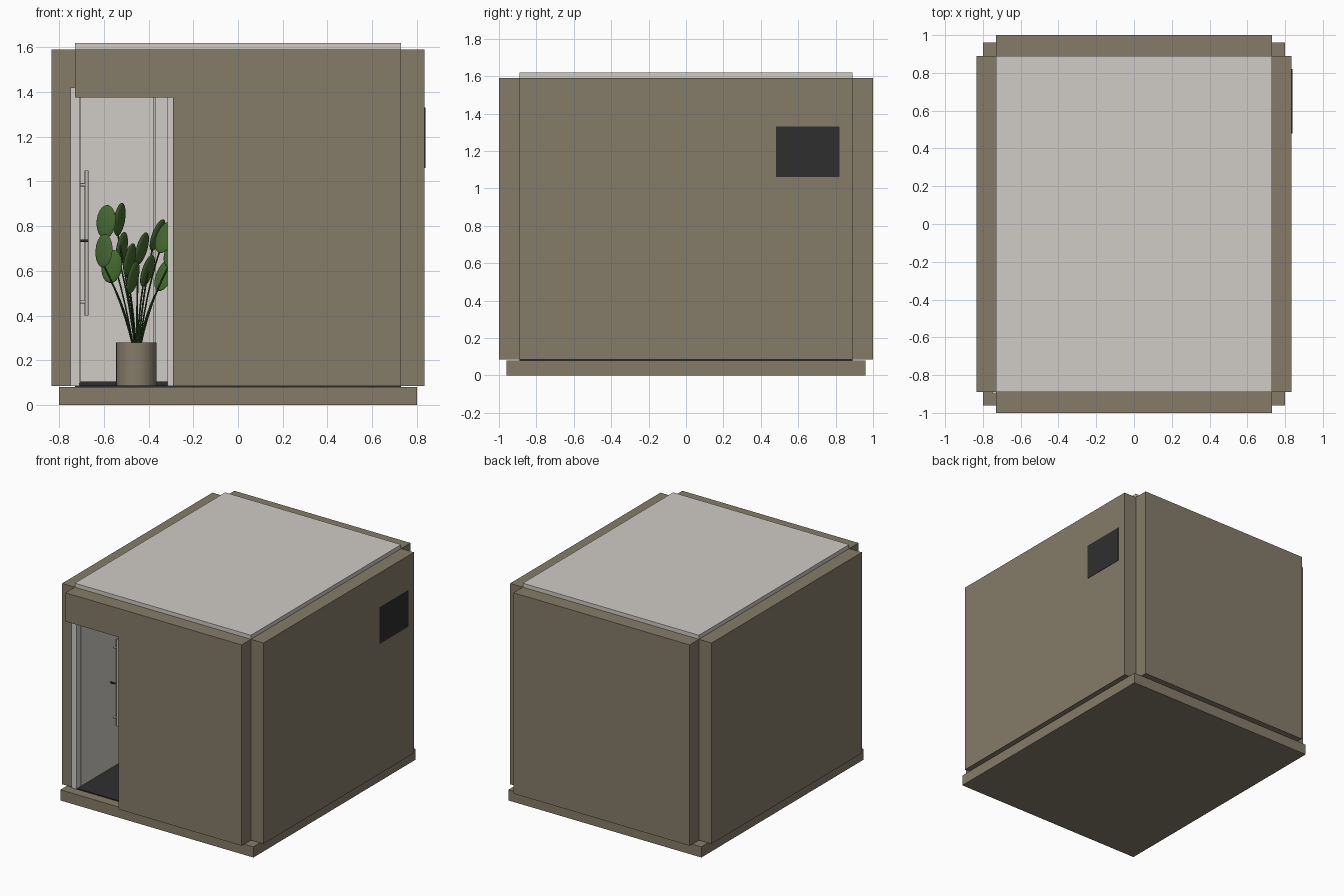
import bpy, bmesh, math, random
from mathutils import Vector, Matrix

cube = bpy.data.objects.get("Cube")
if cube:
    bpy.data.objects.remove(cube, do_unlink=True)
random.seed(4)


def material(name, rgb):
    m = bpy.data.materials.new(name)
    m.use_nodes = True
    m.diffuse_color = (*rgb, 1)
    m.node_tree.nodes["Principled BSDF"].inputs["Base Color"].default_value = (*rgb, 1)
    return m


CLAY = material("taupe cladding", (0.235, 0.202, 0.143))
PALE = material("pale grey", (0.63, 0.60, 0.56))
DARK = material("charcoal", (0.028, 0.028, 0.029))
STEEL = material("brushed steel", (0.5, 0.5, 0.49))
LEAF = material("leaf green", (0.06, 0.14, 0.03))
STEM = material("stem green", (0.022, 0.06, 0.014))


def finish(name, bm, *mats):
    bmesh.ops.recalc_face_normals(bm, faces=bm.faces)
    mesh = bpy.data.meshes.new(name)
    bm.to_mesh(mesh)
    bm.free()
    for m in mats:
        mesh.materials.append(m)
    ob = bpy.data.objects.new(name, mesh)
    bpy.context.collection.objects.link(ob)
    return ob


def smooth(ob):
    bpy.ops.object.select_all(action="DESELECT")
    ob.select_set(True)
    bpy.context.view_layer.objects.active = ob
    bpy.ops.object.shade_smooth_by_angle(angle=math.radians(40))


def box(name, x, y, z, mat):
    """Box spanning the (low, high) pair on each axis."""
    bm = bmesh.new()
    size = [b - a for a, b in (x, y, z)]
    mid = [(a + b) / 2 for a, b in (x, y, z)]
    bmesh.ops.create_cube(bm, size=1, matrix=Matrix.Translation(mid) @ Matrix.Diagonal((*size, 1)))
    return finish(name, bm, mat)


def panel(name, outline, y0, y1, mat):
    """Front-facing outline of (x, z) points extruded in depth."""
    bm = bmesh.new()
    face = bm.faces.new([bm.verts.new((x, y0, z)) for x, z in outline])
    new = bmesh.ops.extrude_face_region(bm, geom=[face])["geom"]
    bmesh.ops.translate(bm, vec=(0, y1 - y0, 0),
                        verts=[v for v in new if isinstance(v, bmesh.types.BMVert)])
    return finish(name, bm, mat)


def rod(name, a, b, radius, mat):
    a, b = Vector(a), Vector(b)
    bm = bmesh.new()
    turn = (b - a).to_track_quat("Z", "Y").to_matrix().to_4x4()
    bmesh.ops.create_cone(bm, cap_ends=True, segments=16, radius1=radius, radius2=radius,
                          depth=(b - a).length, matrix=Matrix.Translation((a + b) / 2) @ turn)
    ob = finish(name, bm, mat)
    smooth(ob)
    return ob


# Shell: plinth, floor, roof and outer cladding with open corners
W, D = 0.73, 0.89
LOW, TOP, CEIL, LINING = 0.085, 1.59, 1.5, 0.02
DOOR_R, DOOR_T = -0.29, 1.375
box("plinth", (-0.80, 0.80), (-0.96, 0.96), (0, 0.08), CLAY)
box("floor", (-W, W), (-D, D), (0.08, 0.087), DARK)
box("roof", (-W, W), (-D, D), (CEIL, 1.62), PALE)
box("back_wall", (-W, W), (D, 1.0), (LOW, TOP), CLAY)
box("back_lining", (-W, W), (D - LINING, D), (LOW, CEIL), PALE)
for side, s in (("left", 1), ("right", -1)):
    box(side + "_wall", sorted((s * W, s * 0.835)), (-D, D), (LOW, TOP), CLAY)
    box(side + "_lining", sorted((s * (W - LINING), s * W)), (-D, D), (LOW, CEIL), PALE)


def doorway(top):
    return [(-W, top), (W, top), (W, LOW), (DOOR_R, LOW), (DOOR_R, DOOR_T), (-W, DOOR_T)]


panel("front_wall", doorway(TOP), -1.0, -D, CLAY)
panel("front_lining", doorway(CEIL), -D, -D + LINING, PALE)

# Wall vent
box("vent", (0.833, 0.838), (0.48, 0.82), (1.06, 1.33), DARK)

# Door frame, open leaf and pull handle
FRAME_L, JAMB_L, JAMB_R = -0.75, -0.71, -0.315
panel("door_frame", [(FRAME_L, LOW), (FRAME_L, 1.42), (DOOR_R, 1.42), (DOOR_R, LOW),
                     (JAMB_R, LOW), (JAMB_R, DOOR_T), (JAMB_L, DOOR_T), (JAMB_L, LOW)],
      -D - 0.01, -D + 0.04, PALE)
box("door_leaf", (-0.72, -0.705), (-0.85, -0.43), (0.095, DOOR_T), PALE)
rod("handle_bar", (-0.677, -0.46, 0.40), (-0.677, -0.46, 1.05), 0.009, STEEL)
for z in (0.46, 0.985):
    rod("handle_bracket", (-0.706, -0.46, z), (-0.677, -0.46, z), 0.007, STEEL)
rod("door_lock", (-0.706, -0.5, 0.735), (-0.668, -0.5, 0.735), 0.006, DARK)

# Inner tray and glass screen edge
box("rear_tray", (-0.71, 0.71), (0.35, D - LINING), (0.087, 0.105), DARK)
box("screen", (-0.38, -0.37), (0.35, D - LINING), (0.105, CEIL), STEEL)

# Plant pot with sunken soil
PX, PY, RIM = -0.455, 0.1, 0.28
bm = bmesh.new()
bmesh.ops.create_cone(bm, cap_ends=True, segments=40, radius1=0.09, radius2=0.09, depth=RIM - LOW,
                      matrix=Matrix.Translation((PX, PY, (RIM + LOW) / 2)))
bm.faces.ensure_lookup_table()
cap = max(bm.faces, key=lambda f: f.calc_center_median().z)
bmesh.ops.inset_region(bm, faces=[cap], thickness=0.01)
new = bmesh.ops.extrude_discrete_faces(bm, faces=[cap])["faces"][0]
new.material_index = 1
bmesh.ops.translate(bm, verts=new.verts, vec=(0, 0, -0.02))
bmesh.ops.remove_doubles(bm, verts=bm.verts, dist=1e-5)
# join the sunken soil to the rim with a wall
edges = [e for e in bm.edges if e.is_boundary]
if edges:
    bmesh.ops.bridge_loops(bm, edges=edges)
smooth(finish("plant_pot", bm, CLAY, DARK))

# Plant: leaf centres as (x, z), fanned out in depth
centres = [(-.59, .82), (-.53, .83), (-.60, .69), (-.52, .70), (-.565, .62), (-.485, .65),
           (-.43, .70), (-.47, .57), (-.405, .60), (-.36, .76), (-.325, .75), (-.33, .58), (-.28, .68)]
leaves = bmesh.new()
curve = bpy.data.curves.new("plant_stems", "CURVE")
curve.dimensions = "3D"
curve.bevel_depth = 0.004
curve.bevel_resolution = 1
for i, (x, z) in enumerate(centres):
    lean = x - PX
    centre = Vector((x, PY + 0.13 * math.sin(i * 2.4), z))
    half = 0.075
    tilt = Matrix.Rotation(0.25 + lean * 1.2, 4, "Y")
    turn = Matrix.Rotation(random.uniform(-0.8, 0.8) if abs(lean) > 0.1 else 1.05, 4, "Z")
    shape = Matrix.Diagonal((0.047, 0.01, half, 1))
    bmesh.ops.create_uvsphere(leaves, u_segments=16, v_segments=10, radius=1,
                              matrix=Matrix.Translation(centre) @ tilt @ turn @ shape)
    base = Vector((PX + lean * 0.1, PY, RIM - 0.02))
    tip = centre - tilt.to_3x3() @ Vector((0, 0, half * 0.8))
    mid = base.lerp(tip, 0.5) + Vector((-lean * 0.12, 0, 0.03))
    spline = curve.splines.new("POLY")
    spline.points.add(6)
    for k, p in enumerate(spline.points):
        t = k / 6
        p.co = (*(base * (1 - t) ** 2 + mid * 2 * t * (1 - t) + tip * t * t), 1)
smooth(finish("plant_leaves", leaves, LEAF))
curve.materials.append(STEM)
stems = bpy.data.objects.new("plant_stems", curve)
bpy.context.collection.objects.link(stems)
bpy.ops.object.select_all(action="DESELECT")
stems.select_set(True)
bpy.context.view_layer.objects.active = stems
bpy.ops.object.convert(target="MESH")
